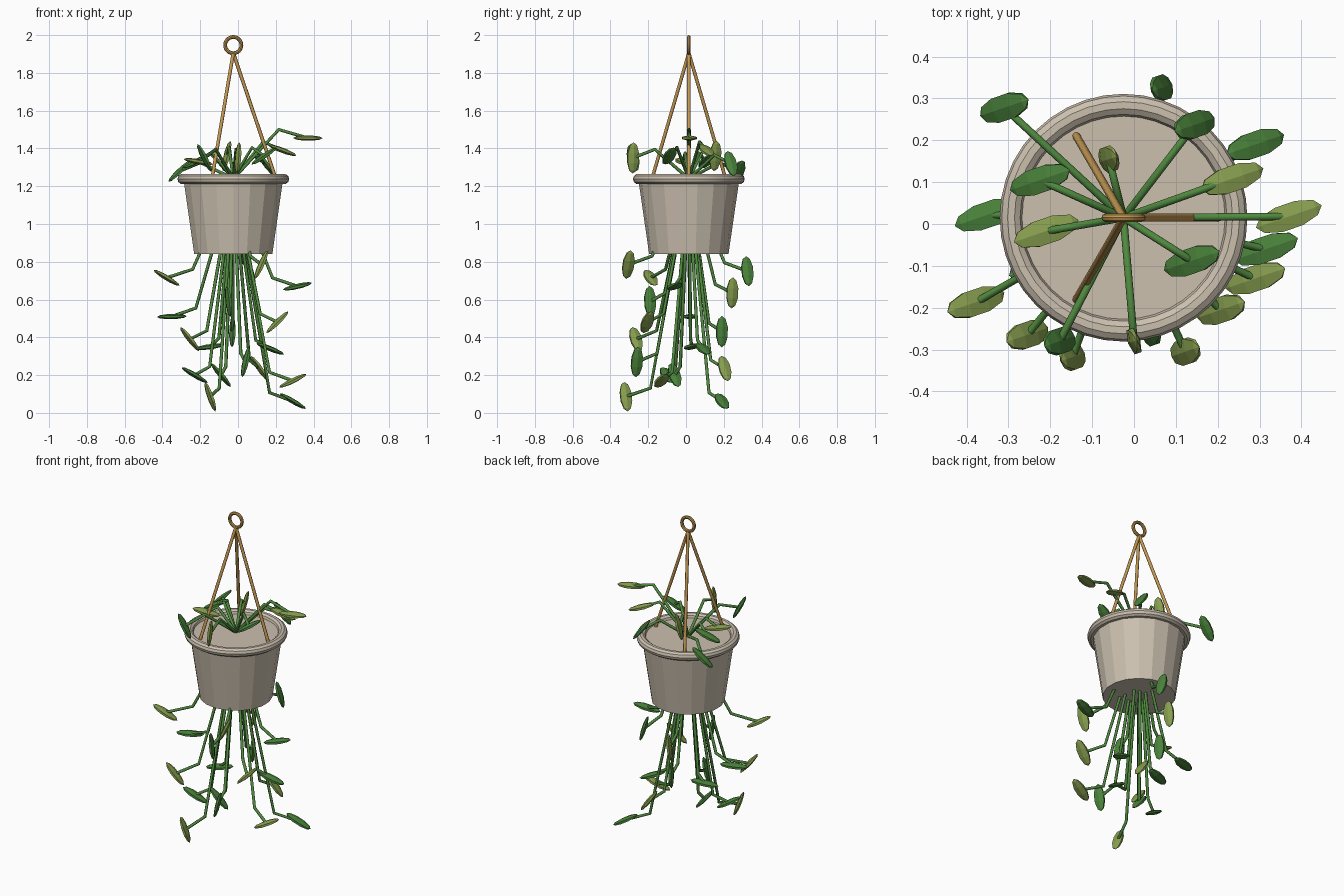
import bpy, bmesh, math
from mathutils import Vector, Matrix, Euler

if "Cube" in bpy.data.objects:
    bpy.data.objects.remove(bpy.data.objects["Cube"])

CX, CY, SOIL = -0.025, 0.015, 1.24


def mat(name, rgb):
    m = bpy.data.materials.new(name)
    m.diffuse_color = (*rgb, 1)
    m.use_nodes = True
    m.node_tree.nodes["Principled BSDF"].inputs["Base Color"].default_value = m.diffuse_color
    return m


CLAY = mat("pale_clay", (0.60, 0.53, 0.43))
GOLD = mat("golden_rope", (0.54, 0.31, 0.085))
STEM = mat("stem_green", (0.08, 0.25, 0.05))
DARK = mat("leaf_green", (0.07, 0.23, 0.045))
LIGHT = mat("leaf_yellow_green", (0.25, 0.35, 0.08))


def finish(name, material, smooth=False):
    ob = bpy.context.object
    ob.name = name
    ob.data.materials.append(material)
    if smooth:
        bpy.ops.object.shade_smooth_by_angle()
    return ob


def tube(name, points, radius, material):
    """Round tube through a list of points."""
    cu = bpy.data.curves.new(name, "CURVE")
    cu.dimensions = "3D"
    cu.bevel_depth = radius
    cu.bevel_resolution = 2
    cu.use_fill_caps = True
    sp = cu.splines.new("POLY")
    sp.points.add(len(points) - 1)
    for p, co in zip(sp.points, points):
        p.co = (*co, 1)
    cu.materials.append(material)
    ob = bpy.data.objects.new(name, cu)
    bpy.context.collection.objects.link(ob)
    return ob


# Pot body: tapered, faceted, closed at the top
bpy.ops.mesh.primitive_cone_add(vertices=18, radius1=0.21, radius2=0.268, depth=0.40,
                                location=(CX, CY, 1.04))
finish("pot", CLAY)

# Rounded rim
bpy.ops.mesh.primitive_torus_add(major_radius=0.269, minor_radius=0.027, major_segments=40,
                                 minor_segments=10, location=(CX, CY, 1.238))
finish("pot_rim", CLAY, True)

# Hanging ring and three ropes
bpy.ops.mesh.primitive_torus_add(major_radius=0.043, minor_radius=0.010, major_segments=24,
                                 minor_segments=8, location=(CX, CY, 1.947),
                                 rotation=(math.pi / 2, 0, 0))
finish("hanging_ring", GOLD, True)
for i in range(3):
    a = i * math.tau / 3
    tube(f"rope_{i + 1}", [(CX, CY, 1.905),
                           (CX + 0.23 * math.cos(a), CY + 0.23 * math.sin(a), 1.225)],
         0.0095, GOLD)


# One stem with its faceted leaf
def sprig(name, x, y, z, material):
    end = Vector((x, y, z))
    start = Vector((CX, CY, SOIL))
    mid = start.lerp(end, 0.61)
    mid.z = z + 0.045
    tube(name + "_stem", [start, mid, end], 0.009, STEM)
    azimuth = math.atan2(y - CY, x - CX)
    bm = bmesh.new()
    bmesh.ops.create_uvsphere(bm, u_segments=6, v_segments=5, radius=1)
    # length along x, width along y, then turned by the stem's direction
    m = (Matrix.Translation(end)
         @ Euler((0, azimuth, 0.33)).to_matrix().to_4x4()
         @ Matrix.Diagonal((0.083, 0.037, 0.014, 1))
         @ Matrix.Rotation(math.pi / 2, 4, "Y")
         @ Matrix.Rotation(math.pi / 6, 4, "Z"))
    bm.transform(m)
    me = bpy.data.meshes.new(name + "_leaf")
    bm.to_mesh(me)
    bm.free()
    me.materials.append(material)
    bpy.context.collection.objects.link(bpy.data.objects.new(name + "_leaf", me))


# Upper foliage: leaf centres
upper = [(-.31, .278, 1.28, DARK), (.145, .237, 1.32, DARK), (.235, .108, 1.39, LIGHT),
         (.370, .018, 1.455, LIGHT), (.138, -.088, 1.36, DARK), (0, -.28, 1.35, LIGHT),
         (-.178, -.28, 1.35, DARK), (-.21, -.017, 1.33, LIGHT), (-.225, .105, 1.33, DARK),
         (-.06, .155, 1.36, LIGHT)]
for i, s in enumerate(upper):
    sprig(f"upper_{i + 1}", *s)

# Trailing foliage: leaf centres
trailing = [(-.378, -.187, .715, LIGHT), (.123, -.305, .785, LIGHT), (.066, .325, .75, DARK),
            (.315, -.06, .67, DARK), (-.35, .022, .51, DARK), (-.255, -.265, .39, LIGHT),
            (.208, -.205, .48, LIGHT), (-.055, .245, .635, LIGHT), (-.15, .03, .35, DARK),
            (-.23, -.10, .20, DARK), (.115, .205, .235, LIGHT), (.04, -.26, .27, DARK),
            (.17, .09, .34, DARK), (.29, -.13, .17, LIGHT), (.29, .19, .062, DARK),
            (-.147, -.318, .086, LIGHT), (-.03, .19, .43, DARK), (-.09, -.06, .20, DARK),
            (-.05, -.19, .59, DARK)]
for i, s in enumerate(trailing):
    sprig(f"trailing_{i + 1}", *s)
